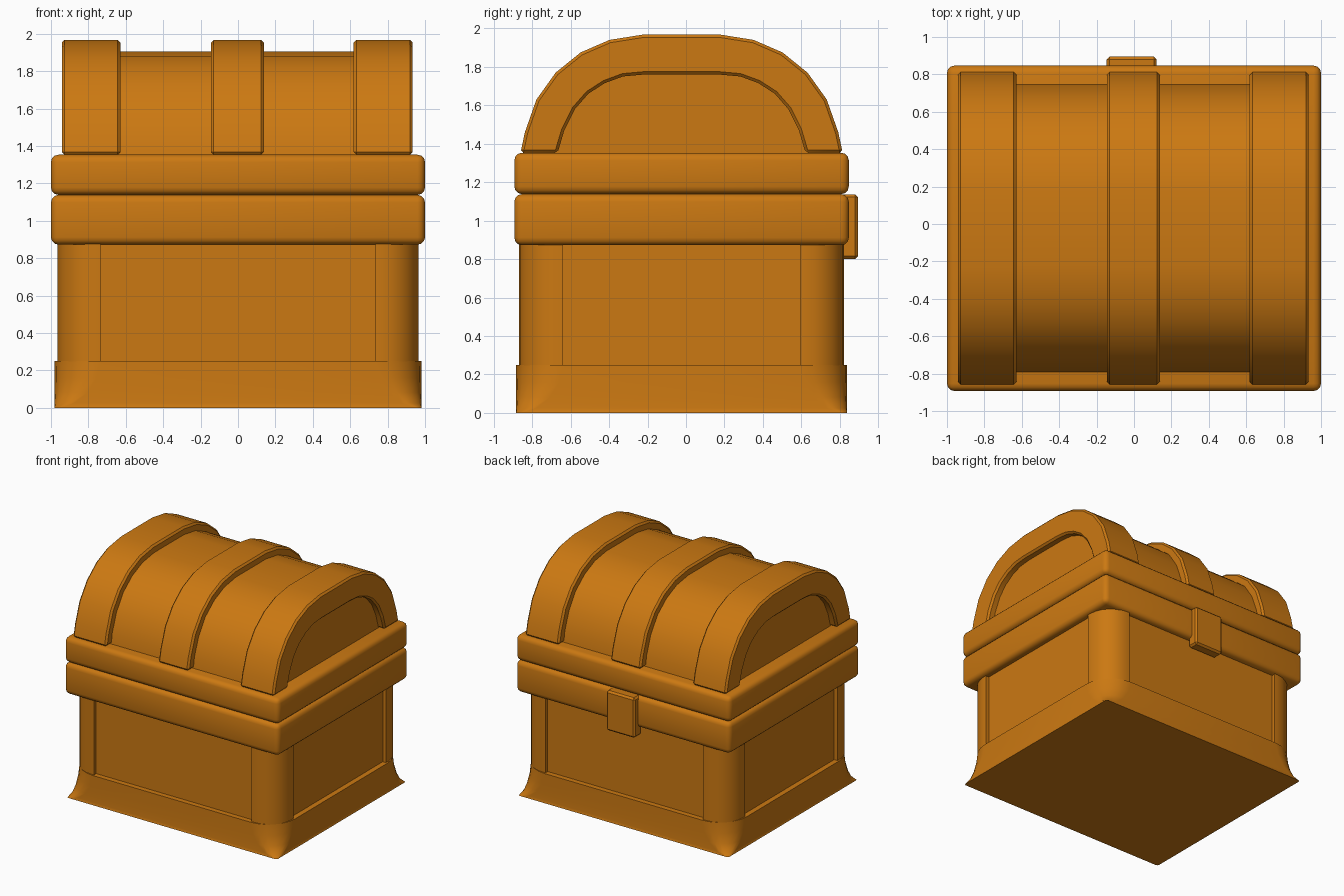
import bpy, bmesh, math

if "Cube" in bpy.data.objects:
    bpy.data.objects.remove(bpy.data.objects["Cube"])

CY = -0.023          # chest centre in y (the latch sticks out at the back)

wood = bpy.data.materials.new("orange_wood")
wood.diffuse_color = (0.6, 0.19, 0.006, 1)
wood.use_nodes = True
wood.node_tree.nodes["Principled BSDF"].inputs["Base Color"].default_value = wood.diffuse_color


def finish(name, bm, bevel=0, segments=1):
    """Optionally bevel the hard edges, then store, colour and smooth."""
    bmesh.ops.recalc_face_normals(bm, faces=bm.faces)
    if bevel:
        hard = [e for e in bm.edges if e.calc_face_angle(0) > math.radians(40)]
        bmesh.ops.bevel(bm, geom=hard, offset=bevel, segments=segments,
                        profile=0.5, affect='EDGES')
    me = bpy.data.meshes.new(name)
    bm.to_mesh(me)
    bm.free()
    ob = bpy.data.objects.new(name, me)
    bpy.context.collection.objects.link(ob)
    me.materials.append(wood)
    bpy.ops.object.select_all(action='DESELECT')
    ob.select_set(True)
    bpy.context.view_layer.objects.active = ob
    bpy.ops.object.shade_smooth_by_angle(angle=math.radians(32))
    return ob


def loft(name, rings, bevel=0, segments=1):
    """Bridge closed rings of equal length and cap both ends."""
    bm = bmesh.new()
    loops = [[bm.verts.new(p) for p in ring] for ring in rings]
    n = len(loops[0])
    for a, b in zip(loops, loops[1:]):
        for i in range(n):
            j = (i + 1) % n
            bm.faces.new((a[i], a[j], b[j], b[i]))
    bm.faces.new(loops[0][::-1])
    bm.faces.new(loops[-1])
    return finish(name, bm, bevel, segments)


def box(name, x0, x1, y0, y1, z0, z1, bevel, segments=1):
    rect = [(x0, y0), (x1, y0), (x1, y1), (x0, y1)]
    return loft(name, [[(x, y, z) for x, y in rect] for z in (z0, z1)], bevel, segments)


def plan(hx, hy, r, steps=6, post=None, recess=0.0):
    """Rounded rectangle seen from above; optional recessed panels between posts."""
    pts = []
    for q, (sx, sy) in enumerate([(1, 1), (-1, 1), (-1, -1), (1, -1)]):
        corner = []
        for i in range(steps + 1):
            a = math.pi / 2 * i / steps
            corner.append((hx - r + r * math.cos(a), hy - r + r * math.sin(a)))
        if post:
            corner = ([(hx - recess, hy - post), (hx, hy - post)] + corner +
                      [(hx - post, hy), (hx - post, hy - recess)])
        if q % 2:
            corner.reverse()
        pts += [(sx * x, sy * y + CY) for x, y in corner]
    return pts


# Rounded bowl-like foot
levels = [(0.24, 0.0), (0.145, 0.025), (0.075, 0.082), (0.025, 0.16), (0.0, 0.25)]
loft("base", [[(x, y, z) for x, y in plan(0.98, 0.86, max(0.25 - t, 0.02))]
              for t, z in levels])

# Body with rounded corner posts and recessed panels
body = plan(0.965, 0.846, 0.2, post=0.23, recess=0.03)
loft("body", [[(x, y, z) for x, y in body] for z in (0.24, 0.89)])

# Two rims
for name, z0, z1 in (("lower_rim", 0.872, 1.138), ("upper_rim", 1.138, 1.353)):
    box(name, -1, 1, CY - 0.87, CY + 0.87, z0, z1, 0.04, 3)

# Lid profiles: half arches as (y, z), mirrored to full arches
outer = [(0.838, 1.352), (0.815, 1.46), (0.755, 1.63), (0.655, 1.77),
         (0.525, 1.875), (0.375, 1.94), (0.205, 1.967)]
inner = [(0.645, 1.352), (0.61, 1.47), (0.555, 1.58), (0.485, 1.66),
         (0.40, 1.715), (0.305, 1.75), (0.195, 1.76)]
shell = [(0.77, 1.34), (0.755, 1.44), (0.70, 1.59), (0.61, 1.725),
         (0.49, 1.82), (0.355, 1.88), (0.20, 1.905)]


def arch(half):
    return [(y + CY, z) for y, z in half] + [(CY - y, z) for y, z in half[::-1]]


# Barrel lid, ends set back inside the outer straps
loft("lid", [[(x, y, z) for y, z in arch(shell)] for x in (-0.88, 0.875)])

# Three arched straps
strap = arch(outer) + arch(inner)[::-1]
for name, x0, x1 in (("left_strap", -0.942, -0.628), ("middle_strap", -0.145, 0.138),
                     ("right_strap", 0.618, 0.934)):
    loft(name, [[(x, y, z) for y, z in strap] for x in (x0, x1)], 0.015)

# Latch on the back
box("latch", -0.146, 0.121, 0.80, 0.895, 0.80, 1.137, 0.015)
